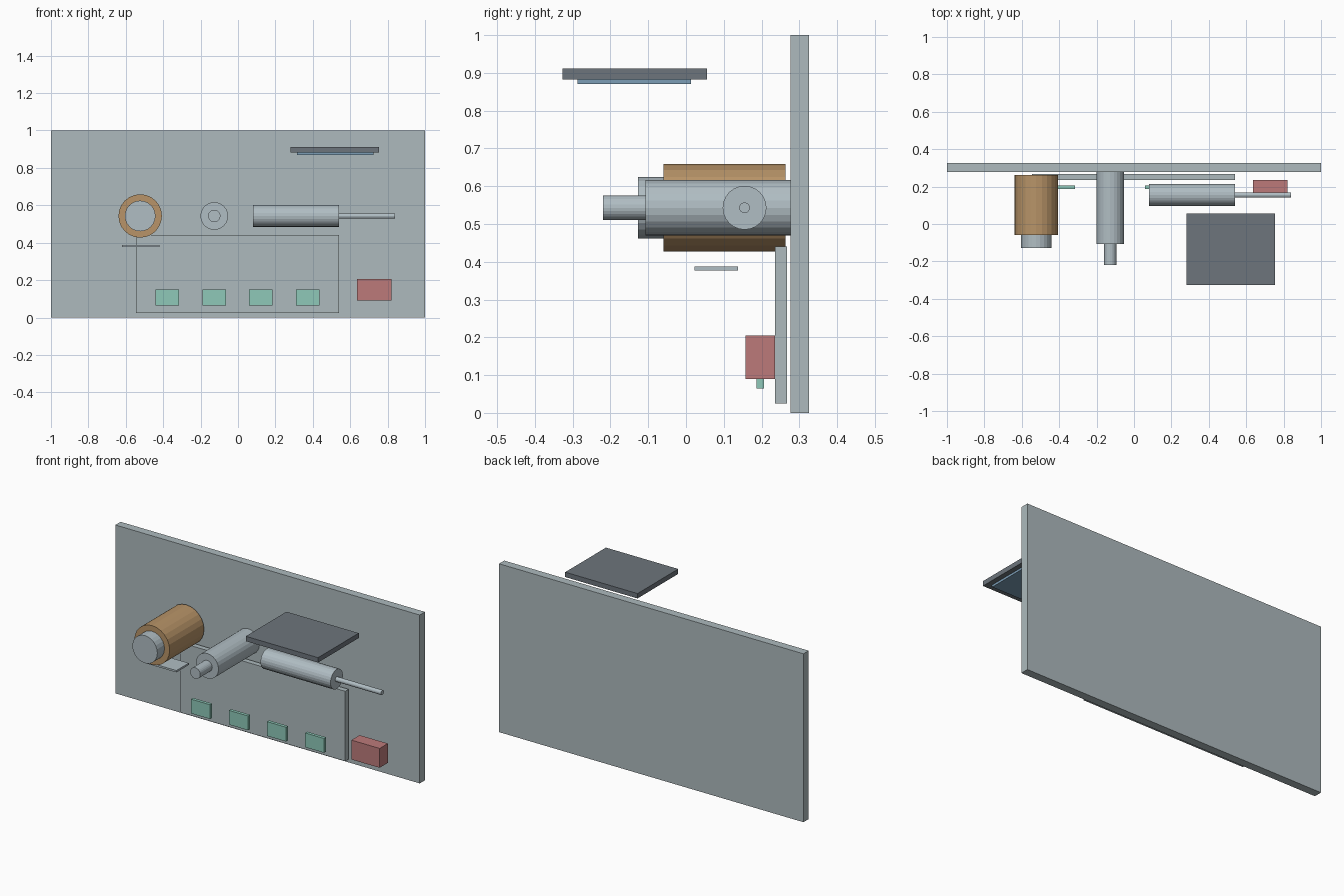
import bpy
from mathutils import Vector

if "Cube" in bpy.data.objects:
    bpy.data.objects.remove(bpy.data.objects["Cube"])


def material(name, rgb):
    """Flat material from 0-255 display colour, stored as linear."""
    def lin(c):
        c /= 255
        return c / 12.92 if c <= 0.04045 else ((c + 0.055) / 1.055) ** 2.4
    m = bpy.data.materials.new(name)
    m.diffuse_color = (*[lin(c) for c in rgb], 1)
    m.use_nodes = True
    m.node_tree.nodes["Principled BSDF"].inputs["Base Color"].default_value = m.diffuse_color
    return m


panel_grey = material("panel grey", (173, 186, 189))
steel = material("steel", (176, 189, 195))
copper = material("copper", (184, 148, 104))
green = material("pale green", (142, 200, 184))
red = material("dull red", (188, 122, 122))
dark = material("dark grey", (109, 117, 124))
blue = material("screen blue", (124, 158, 182))


def box(name, xs, ys, zs, mat):
    """Box given by its limits along each axis."""
    spans = (xs, ys, zs)
    bpy.ops.mesh.primitive_cube_add(size=1, location=[sum(s) / 2 for s in spans])
    ob = bpy.context.object
    ob.name = name
    ob.scale = [s[1] - s[0] for s in spans]
    bpy.ops.object.transform_apply(location=False, rotation=False)
    ob.data.materials.append(mat)
    return ob


def rod(name, start, end, radius, mat):
    """Faceted cylinder between two points."""
    a, b = Vector(start), Vector(end)
    bpy.ops.mesh.primitive_cylinder_add(vertices=24, radius=radius, depth=(b - a).length,
                                        location=(a + b) / 2)
    ob = bpy.context.object
    ob.name = name
    ob.rotation_euler = (b - a).to_track_quat('Z', 'Y').to_euler()
    ob.data.materials.append(mat)
    return ob


# Upright panels
box("back_panel", (-1, 1), (0.277, 0.326), (0, 1), panel_grey)
box("front_panel", (-0.545, 0.54), (0.235, 0.267), (0.025, 0.44), panel_grey)

# Copper drum with a steel core, and the small shelf below it
axis_z = 0.543
rod("copper_drum", (-0.523, -0.06, axis_z), (-0.523, 0.263, axis_z), 0.116, copper)
rod("drum_core", (-0.523, -0.127, axis_z), (-0.523, 0.2, axis_z), 0.082, steel)
box("small_shelf", (-0.62, -0.42), (0.022, 0.138), (0.377, 0.388), steel)

# Forward-facing piston
rod("piston_body", (-0.127, -0.107, axis_z), (-0.127, 0.277, axis_z), 0.074, steel)
rod("piston_tip", (-0.127, -0.22, axis_z), (-0.127, 0, axis_z), 0.033, steel)

# Sideways piston
rod("side_piston_body", (0.08, 0.155, axis_z), (0.54, 0.155, axis_z), 0.058, steel)
rod("side_piston_shaft", (0.4, 0.155, axis_z), (0.84, 0.155, axis_z), 0.014, steel)

# Overhead display, facing down
box("display_case", (0.28, 0.755), (-0.327, 0.055), (0.883, 0.912), dark)
box("display_screen", (0.315, 0.725), (-0.287, 0.013), (0.87, 0.8835), blue)

# Row of four buttons and the red block
for i in range(4):
    x = -0.44 + 0.25 * i
    box(f"button_{i + 1}", (x, x + 0.125), (0.187, 0.206), (0.065, 0.15), green)
box("red_block", (0.635, 0.82), (0.158, 0.235), (0.09, 0.205), red)
